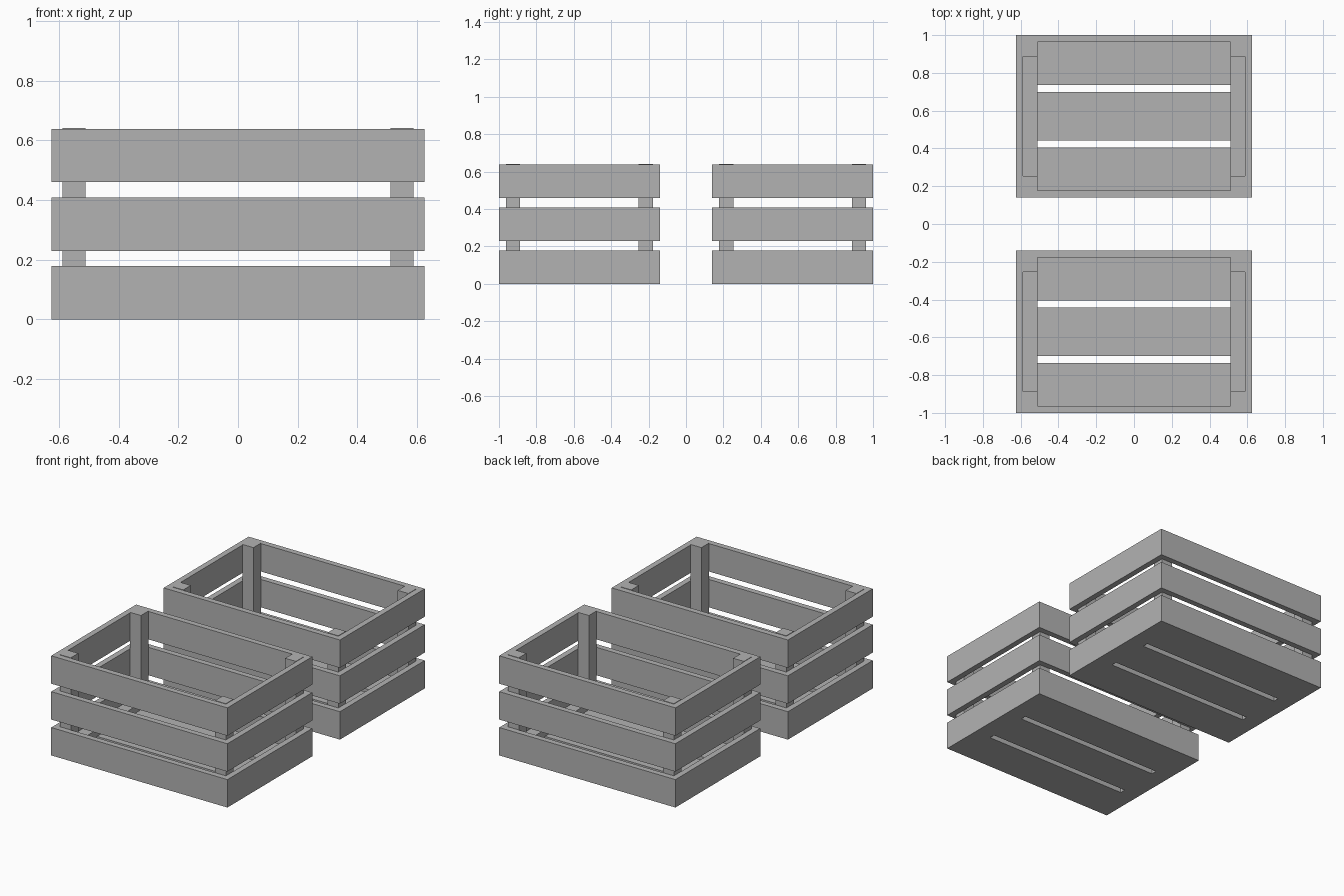
import bpy
import bmesh
from mathutils import Matrix

cube = bpy.data.objects.get("Cube")
if cube:
    bpy.data.objects.remove(cube, do_unlink=True)

grey = bpy.data.materials.new("plain grey")
grey.use_nodes = True
colour = (0.45, 0.45, 0.45, 1)
grey.diffuse_color = colour
grey.node_tree.nodes["Principled BSDF"].inputs["Base Color"].default_value = colour


def box(name, x, y, z):
    """Box spanning the given (low, high) ranges."""
    spans = (x, y, z)
    size = [hi - lo for lo, hi in spans]
    centre = [(hi + lo) / 2 for lo, hi in spans]
    bm = bmesh.new()
    bmesh.ops.create_cube(bm, size=1, matrix=Matrix.Translation(centre) @ Matrix.Diagonal((*size, 1)))
    mesh = bpy.data.meshes.new(name)
    bm.to_mesh(mesh)
    bm.free()
    mesh.materials.append(grey)
    bpy.context.collection.objects.link(bpy.data.objects.new(name, mesh))


def span(a, b, sign, centre=0):
    """Range from a to b, mirrored by sign about a centre."""
    return tuple(sorted((centre + sign * a, centre + sign * b)))


HALF_X, HALF_Y = 0.625, 0.43      # outer half sizes of a crate
IN_X, IN_Y = 0.588, 0.393         # inner faces of the boards
POST = 0.076                      # post and batten width
BOARD, STEP = 0.179, 0.23         # board height and spacing
FLOOR = 0.037


def crate(label, cy):
    # Three rows of wall boards
    for row in range(3):
        z = (row * STEP, row * STEP + BOARD)
        for side, s in (("front", -1), ("back", 1)):
            box(f"{label}_{side}_board_{row + 1}", (-HALF_X, HALF_X), span(IN_Y, HALF_Y, s, cy), z)
        for side, s in (("right", -1), ("left", 1)):
            box(f"{label}_{side}_board_{row + 1}", span(IN_X, HALF_X, s), (cy - IN_Y, cy + IN_Y), z)

    for side, s in (("right", -1), ("left", 1)):
        x = span(IN_X - POST, IN_X, s)
        # Corner posts, just proud of the top boards
        for end, e in (("front", -1), ("back", 1)):
            box(f"{label}_{end}_{side}_post", x, span(IN_Y - POST, IN_Y, e, cy), (0, 0.642))
        # Batten between the posts at floor level
        box(f"{label}_{side}_batten", x, (cy - IN_Y + POST, cy + IN_Y - POST), (0, 0.08))

    # Floor slats with two gaps
    x = (POST - IN_X, IN_X - POST)
    box(f"{label}_middle_slat", x, (cy - 0.128, cy + 0.128), (0, FLOOR))
    for end, e in (("front", -1), ("back", 1)):
        box(f"{label}_{end}_slat", x, span(0.165, IN_Y, e, cy), (0, FLOOR))


crate("front_crate", -0.57)
crate("back_crate", 0.57)
